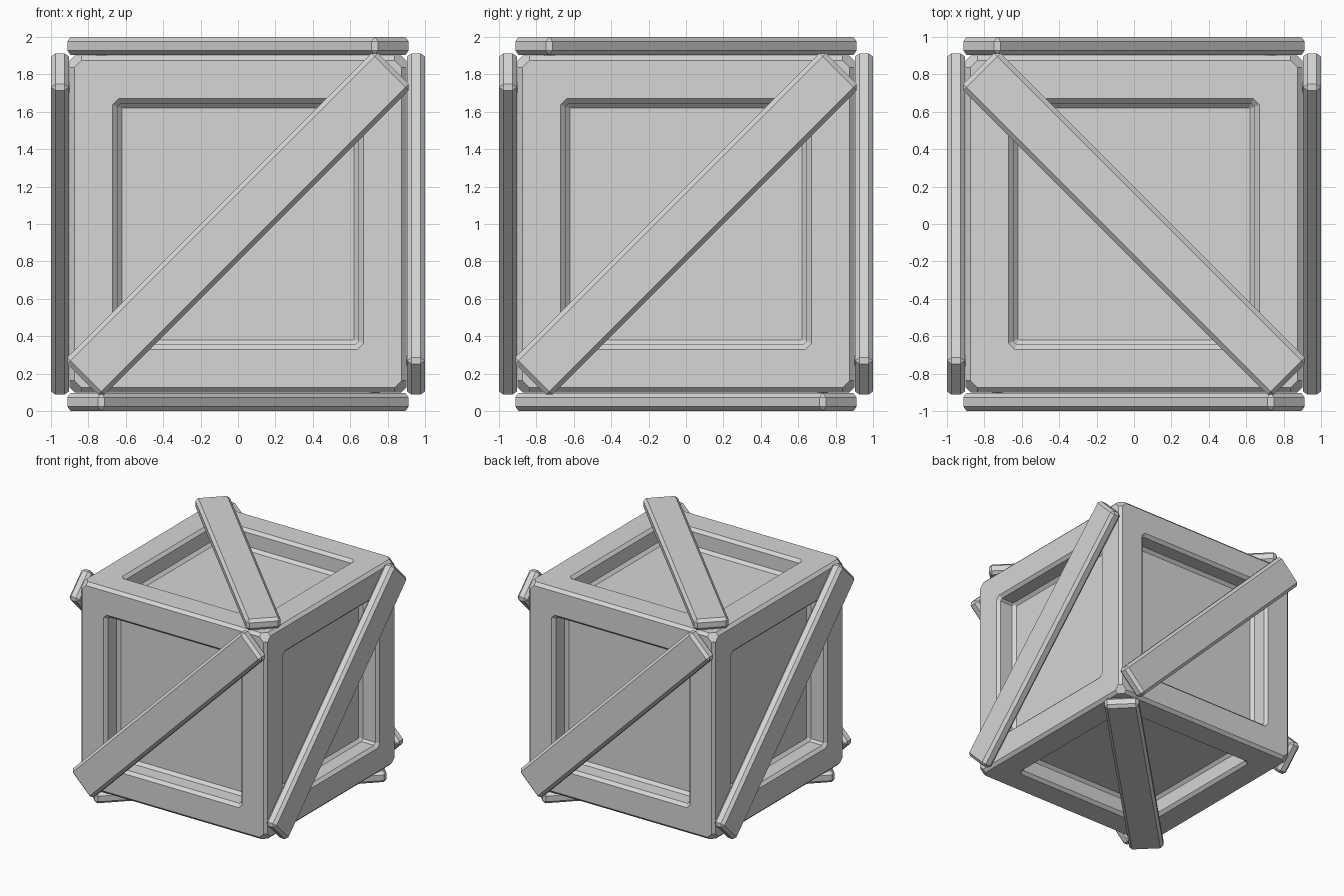
import bpy, bmesh
from mathutils import Vector, Matrix

old = bpy.data.objects.get("Cube")
if old:
    bpy.data.objects.remove(old, do_unlink=True)

HALF = 0.9        # half size of the box
RIM = 0.645       # half size of each recess
DEPTH = 0.17      # depth of each recess
BEVEL = 0.025

grey = bpy.data.materials.new("plain grey")
grey.use_nodes = True
colour = (0.67, 0.67, 0.67, 1)
grey.diffuse_color = colour
grey.node_tree.nodes["Principled BSDF"].inputs["Base Color"].default_value = colour

# Each side of the crate: outward normal, then the direction of its brace
sides = {
    "front": ((0, -1, 0), (1, 0, 1)),
    "back": ((0, 1, 0), (-1, 0, 1)),
    "left": ((1, 0, 0), (0, 1, 1)),
    "right": ((-1, 0, 0), (0, -1, 1)),
    "top": ((0, 0, 1), (1, -1, 0)),
    "bottom": ((0, 0, -1), (1, 1, 0)),
}


def axes(normal, along):
    n, d = Vector(normal), Vector(along).normalized()
    return Matrix((d, n.cross(d), n)).transposed().to_4x4()


def finish(bm, name, matrix=Matrix()):
    bmesh.ops.recalc_face_normals(bm, faces=bm.faces)
    mesh = bpy.data.meshes.new(name)
    bm.to_mesh(mesh)
    bm.free()
    mesh.materials.append(grey)
    ob = bpy.data.objects.new(name, mesh)
    ob.matrix_world = Matrix.Translation((0, 0, 1)) @ matrix
    bpy.context.collection.objects.link(ob)


def ring(bm, frame, half, cut, height):
    """Square loop with cut corners, at a height along the side's normal."""
    verts = []
    for quarter in range(4):
        for x, y in ((half, half - cut), (half - cut, half)):
            for _ in range(quarter):
                x, y = -y, x
            verts.append(bm.verts.new(frame @ Vector((x, y, height))))
    return verts


# Box with a chamfered recess in every side: half size, corner cut, height
profile = [
    (HALF - BEVEL, 0.037, HALF),
    (RIM + BEVEL, 0.032, HALF),
    (RIM, 0.018, HALF - BEVEL),
    (RIM, 0.018, HALF - DEPTH + BEVEL),
    (RIM - BEVEL, 0.004, HALF - DEPTH),
]
bm = bmesh.new()
outline = []
for normal, along in sides.values():
    square = axes(normal, Vector(normal).yzx)
    loops = [ring(bm, square, *step) for step in profile]
    for a, b in zip(loops, loops[1:]):
        for i in range(8):
            j = (i + 1) % 8
            bm.faces.new((a[i], a[j], b[j], b[i]))
    bm.faces.new(loops[-1])
    outline += loops[0]

# Chamfered edges and blunt corners joining the six sides
panels = set(bm.faces)
bmesh.ops.convex_hull(bm, input=outline, use_existing_faces=False)
bm.normal_update()
joins = [f for f in bm.faces if f not in panels]
covers = [f for f in joins if max(abs(c) for c in f.normal) > 0.99]
bmesh.ops.delete(bm, geom=covers, context='FACES')
bmesh.ops.dissolve_limit(bm, angle_limit=0.01, verts=bm.verts, edges=bm.edges)
finish(bm, "crate_box")

# Diagonal brace across each side
for name, (normal, along) in sides.items():
    bm = bmesh.new()
    bmesh.ops.create_cube(bm, size=1)
    bmesh.ops.scale(bm, verts=bm.verts, vec=(2.348, 0.28, 0.096))
    bmesh.ops.translate(bm, verts=bm.verts, vec=(0, 0, 0.952))
    bmesh.ops.bevel(bm, geom=bm.edges[:], offset=0.024, segments=1,
                    affect='EDGES', profile=0.5)
    finish(bm, name + "_brace", axes(normal, along))
